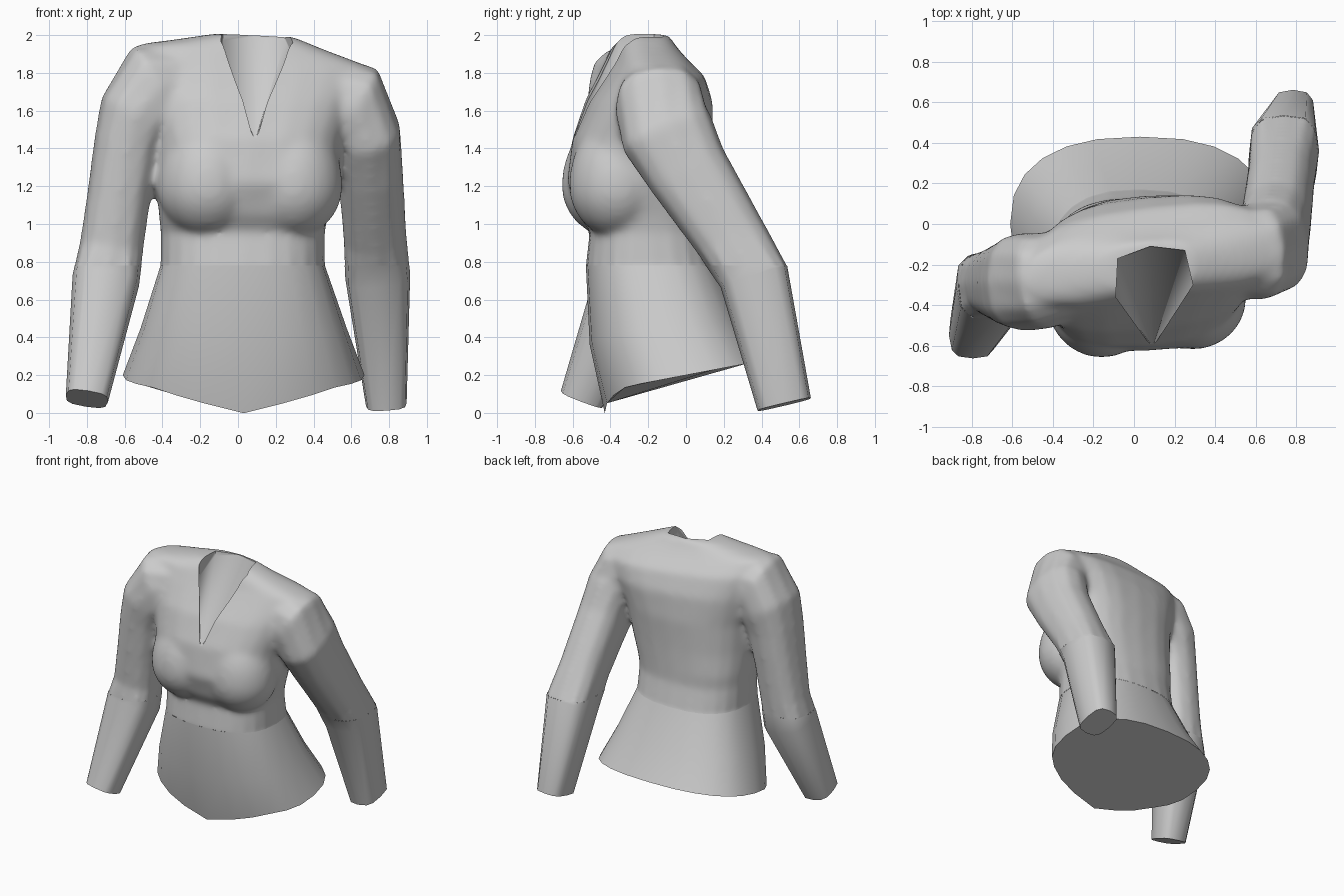
import bpy, bmesh, math
from mathutils import Vector

if "Cube" in bpy.data.objects:
    bpy.data.objects.remove(bpy.data.objects["Cube"])

cloth = bpy.data.materials.new("light_grey_cloth")
cloth.diffuse_color = (0.6, 0.6, 0.6, 1)
cloth.use_nodes = True
cloth.node_tree.nodes["Principled BSDF"].inputs["Base Color"].default_value = cloth.diffuse_color
SEAM = 0.78  # height where the fused bodice meets the skirt and lower sleeves


def activate(ob):
    bpy.ops.object.select_all(action='DESELECT')
    ob.select_set(True)
    bpy.context.view_layer.objects.active = ob


def finish(name, bm):
    bmesh.ops.recalc_face_normals(bm, faces=bm.faces)
    me = bpy.data.meshes.new(name)
    bm.to_mesh(me)
    bm.free()
    ob = bpy.data.objects.new(name, me)
    bpy.context.collection.objects.link(ob)
    me.materials.append(cloth)
    return ob


def trim(ob, keep_above):
    """Cut the mesh at the seam height and keep one side."""
    bm = bmesh.new()
    bm.from_mesh(ob.data)
    bmesh.ops.bisect_plane(bm, geom=bm.verts[:] + bm.edges[:] + bm.faces[:],
                           plane_co=(0, 0, SEAM), plane_no=(0, 0, 1),
                           clear_inner=keep_above, clear_outer=not keep_above)
    bm.to_mesh(ob.data)
    bm.free()


def loft(name, rings):
    """Skin a list of equal closed rings and cap both ends."""
    bm = bmesh.new()
    vs = [[bm.verts.new(p) for p in r] for r in rings]
    n = len(vs[0])
    for a, b in zip(vs, vs[1:]):
        for i in range(n):
            j = (i + 1) % n
            bm.faces.new((a[i], a[j], b[j], b[i]))
    bm.faces.new(vs[0])
    bm.faces.new(vs[-1])
    return finish(name, bm)


parts = []


def garment_tube(lower_name, rings):
    """Upper copy goes into the fused bodice, lower copy stays crisp."""
    parts.append(loft("bodice", rings))
    low = loft(lower_name, rings)
    trim(low, False)
    activate(low)
    bpy.ops.object.shade_smooth_by_angle(angle=math.radians(50))


def power(c, e):
    return math.copysign(abs(c) ** e, c)


def body_ring(z, xl, xr, yf, yb, sx, sy, yaw, e, dip=0, n=24):
    """Rounded-box section, tilted, turned, with a dip at the front centre."""
    cx, cy = (xl + xr) / 2, (yf + yb) / 2
    pts = []
    for i in range(n):
        t = math.tau * i / n
        dx = power(math.cos(t), e) * (xr - xl) / 2
        dy = power(math.sin(t), e) * (yb - yf) / 2
        drop = dip * max(0, 1 - abs(dx) / .5) if dy < 0 else 0
        pts.append((cx + dx, cy + dy + yaw * dx, z + sx * dx + sy * dy - drop))
    return pts


# Torso: flared hem, waist, chest, shoulders, neck
garment_tube("skirt", [body_ring(*r) for r in (
    (0.20, -.61, .67, -.43, .43, 0, .19, 0, .82, .12),
    (0.45, -.515, .575, -.51, .30, 0, .12, 0, .8, .04),
    (0.78, -.41, .46, -.53, .17, 0, 0, 0, .8),
    (0.96, -.41, .46, -.51, .13, 0, 0, 0, .8),
    (1.05, -.42, .48, -.57, .13, 0, 0, 0, .75),
    (1.22, -.43, .53, -.63, .13, 0, 0, .03, .75),
    (1.45, -.44, .56, -.60, .14, 0, 0, .07, .75),
    (1.65, -.48, .62, -.52, .13, -.03, 0, .10, .7),
    (1.80, -.52, .69, -.43, .08, -.07, 0, .11, .7),
    (1.89, -.53, .71, -.38, -.01, -.10, 0, .11, .75),
    (1.95, -.33, .46, -.36, -.06, -.07, 0, .08, .8),
    (2.00, -.12, .29, -.33, -.09, -.04, 0, .04, .8),
)])

# Bust: rounder below, drawn out above
for side, c, r in (("left", (-.16, -.385, 1.20), (.27, .275, .27)),
                   ("right", (.29, -.365, 1.20), (.265, .255, .27))):
    bm = bmesh.new()
    bmesh.ops.create_uvsphere(bm, u_segments=24, v_segments=16, radius=1)
    for v in bm.verts:
        stretch = 1.35 if v.co.z > 0 else 1
        v.co = (c[0] + r[0] * v.co.x, c[1] + r[1] * v.co.y, c[2] + r[2] * v.co.z * stretch)
    parts.append(finish("bust_" + side, bm))


def sleeve(name, path, n=12):
    """Tube through (x, y, z, width radius, depth radius) stations."""
    cs = [Vector(p[:3]) for p in path]
    rings = []
    for i, p in enumerate(path):
        d = (cs[min(i + 1, len(cs) - 1)] - cs[max(i - 1, 0)]).normalized()
        v = Vector((0, 1, 0))
        v = (v - d * d.dot(v)).normalized()
        u = v.cross(d)
        e = .65 if p[2] < .8 else .8
        rings.append([cs[i] + u * p[3] * power(math.cos(math.tau * k / n), e)
                      + v * p[4] * power(math.sin(math.tau * k / n), e)
                      for k in range(n)])
    garment_tube(name, rings)


# Sleeves: one bent forward, one swung back
sleeve("left_lower_sleeve", (
    (-.24, -.24, 1.74, .20, .20),
    (-.445, -.28, 1.715, .255, .24),
    (-.54, -.285, 1.58, .205, .245),
    (-.585, -.29, 1.42, .18, .22),
    (-.63, -.29, 1.15, .17, .195),
    (-.67, -.29, .88, .17, .17),
    (-.70, -.31, .70, .178, .175),
    (-.80, -.55, .075, .113, .12)))
sleeve("right_lower_sleeve", (
    (.36, -.13, 1.68, .22, .20),
    (.61, -.14, 1.62, .245, .24),
    (.68, -.10, 1.48, .185, .255),
    (.70, .01, 1.28, .175, .225),
    (.725, .23, .94, .168, .195),
    (.74, .36, .72, .172, .185),
    (.785, .52, .045, .108, .145)))

# Fuse the upper parts into one continuous cloth surface
bodice = parts[0]
activate(bodice)
for p in parts:
    p.select_set(True)
bpy.ops.object.join()
mod = bodice.modifiers.new("fuse", 'REMESH')
mod.mode = 'VOXEL'
mod.voxel_size = 0.018
bpy.ops.object.modifier_apply(modifier=mod.name)

# Soften the joins of chest and shoulders
group = bodice.vertex_groups.new(name="soft")
for v in bodice.data.vertices:
    w = min(1, max(0, (v.co.z - SEAM) / .25))
    if w > 0:
        group.add([v.index], w, 'REPLACE')
mod = bodice.modifiers.new("soften", 'SMOOTH')
mod.factor = 0.5
mod.iterations = 22
mod.vertex_group = "soft"
bpy.ops.object.modifier_apply(modifier=mod.name)

# V-shaped neckline cut, with a floor fanning out from the tip
rim = ((.09, -.61, 1.44), (.29, -.30, 1.89), (.25, -.13, 1.97),
       (.08, -.11, 1.99), (-.08, -.17, 1.97), (-.09, -.36, 1.87))
bm = bmesh.new()
low = [bm.verts.new(p) for p in rim]
high = [bm.verts.new((x, y, 2.3)) for x, y, z in rim]
bm.faces.new(high)
for i in range(1, 5):
    bm.faces.new((low[0], low[i], low[i + 1]))
for i in range(6):
    j = (i + 1) % 6
    bm.faces.new((low[i], low[j], high[j], high[i]))
cutter = finish("neckline_cutter", bm)
cutter.hide_render = True
cut = bodice.modifiers.new("neckline", 'BOOLEAN')
cut.operation = 'DIFFERENCE'
cut.solver = 'EXACT'
cut.object = cutter
activate(bodice)
bpy.ops.object.modifier_apply(modifier=cut.name)
bpy.data.objects.remove(cutter)

# Trim at the seam, one cloth colour, smooth with sharp neckline
trim(bodice, True)
bodice.data.materials.clear()
bodice.data.materials.append(cloth)
for f in bodice.data.polygons:
    f.material_index = 0
activate(bodice)
bpy.ops.object.shade_smooth_by_angle(angle=math.radians(50))
